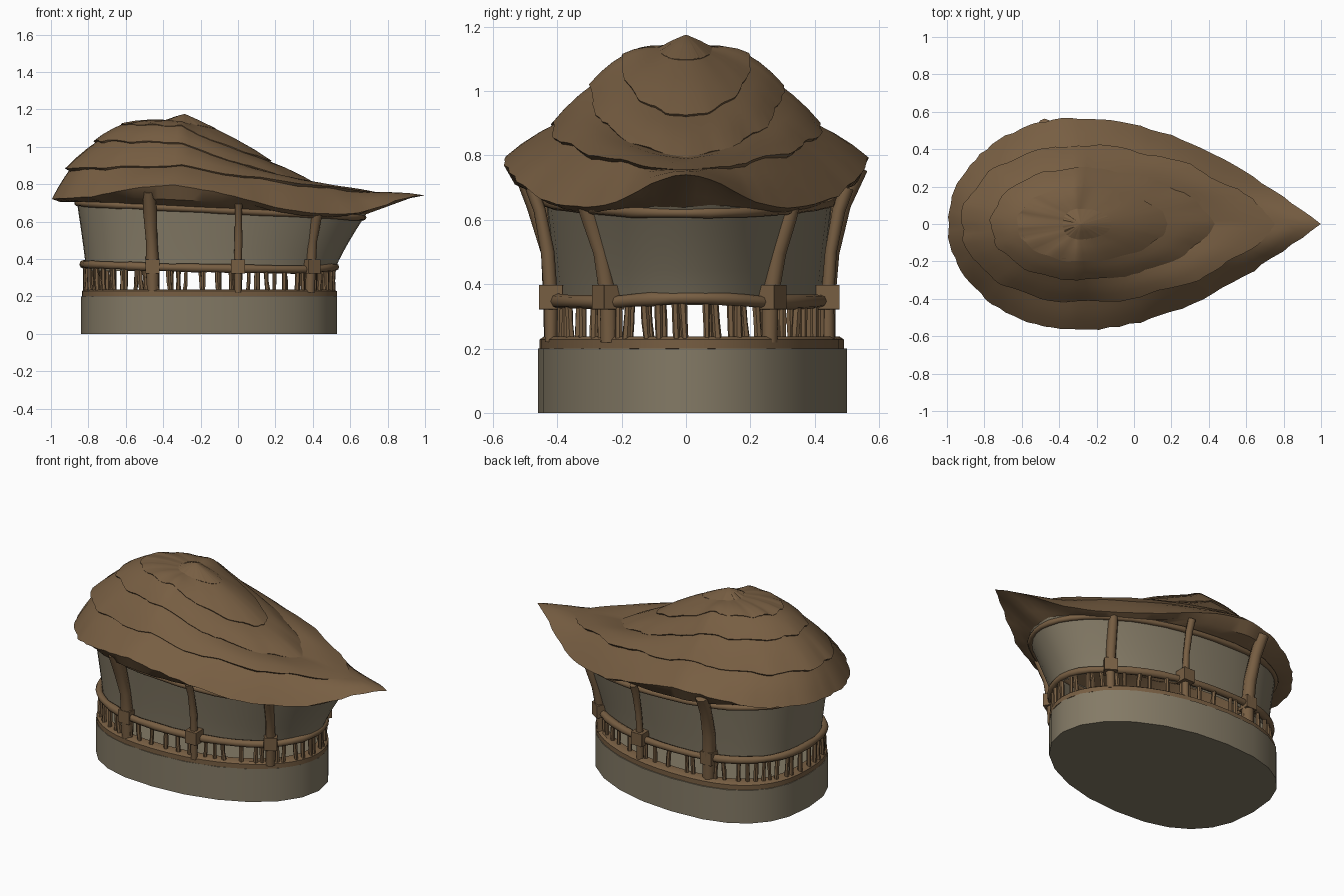
import bpy, bmesh, math, random
from mathutils import Vector

if "Cube" in bpy.data.objects:
    bpy.data.objects.remove(bpy.data.objects["Cube"])

random.seed(4)
CY = 0.010          # body sits slightly behind the roof axis
PI = math.pi


def material(name, rgb):
    m = bpy.data.materials.new(name)
    m.diffuse_color = (*rgb, 1)
    m.use_nodes = True
    m.node_tree.nodes["Principled BSDF"].inputs["Base Color"].default_value = m.diffuse_color
    return m


BROWN = material("thatch and timber brown", (0.185, 0.112, 0.055))
TAUPE = material("plaster taupe", (0.23, 0.195, 0.132))


def finish(obj, mat, angle=35):
    obj.data.materials.clear()
    obj.data.materials.append(mat)
    bpy.ops.object.select_all(action='DESELECT')
    obj.select_set(True)
    bpy.context.view_layer.objects.active = obj
    bpy.ops.object.shade_smooth_by_angle(angle=math.radians(angle))


def loft(name, rings, mat, caps=(False, False), angle=35):
    """Skin a stack of closed rings with the same number of points."""
    bm = bmesh.new()
    rows = [[bm.verts.new(p) for p in r] for r in rings]
    n = len(rows[0])
    for a, b in zip(rows, rows[1:]):
        for i in range(n):
            j = (i + 1) % n
            bm.faces.new((a[i], a[j], b[j], b[i]))
    if caps[0]:
        bm.faces.new(rows[0][::-1])
    if caps[1]:
        bm.faces.new(rows[-1])
    me = bpy.data.meshes.new(name)
    bm.to_mesh(me)
    bm.free()
    obj = bpy.data.objects.new(name, me)
    bpy.context.collection.objects.link(obj)
    finish(obj, mat, angle)
    return obj


def tube(name, paths, radius, mat, closed=False, rough=0.12, res=2):
    """Round timber along one or more paths."""
    cu = bpy.data.curves.new(name, 'CURVE')
    cu.dimensions = '3D'
    cu.bevel_depth = radius
    cu.bevel_resolution = res
    cu.use_fill_caps = True
    for pts in paths:
        sp = cu.splines.new('POLY')
        sp.points.add(len(pts) - 1)
        sp.use_cyclic_u = closed
        for q, p in zip(sp.points, pts):
            q.co = (*p, 1)
            q.radius = 1 + random.uniform(-rough, rough)
    obj = bpy.data.objects.new(name, cu)
    bpy.context.collection.objects.link(obj)
    bpy.ops.object.select_all(action='DESELECT')
    obj.select_set(True)
    bpy.context.view_layer.objects.active = obj
    bpy.ops.object.convert(target='MESH')
    finish(bpy.context.object, mat, 50)


def egg_point(t, xl, xr, b, cy=CY, p=2.5):
    """Egg outline: full on the left (-x), tapering towards the right."""
    xm = xl + .43 * (xr - xl)
    c, s = math.cos(t), math.sin(t)
    e, a = (2.0, xr - xm) if c > 0 else (p, xm - xl)
    return (xm + a * math.copysign(abs(c) ** (2 / e), c),
            cy + b * math.copysign(abs(s) ** (2 / e), s))


def egg(xl, xr, b, z, n, cy=CY):
    """z may be a number or a function of x."""
    out = []
    for i in range(n):
        x, y = egg_point(2 * PI * i / n, xl, xr, b, cy)
        out.append((x, y, z(x) if callable(z) else z))
    return out


def lerp_table(tab, x):
    for (x0, z0), (x1, z1) in zip(tab, tab[1:]):
        if x <= x1:
            return z0 + (z1 - z0) * max(0, (x - x0) / (x1 - x0))
    return tab[-1][1]


def top_z(x):
    return 0.655 - 0.05 * x


def mid_z(x):
    return lerp_table([(-0.84, .372), (-0.4, .355), (0.0, .348), (0.4, .343), (0.53, .358)], x)


# base and floor trim
loft("base", [egg(-.84, .53, .48, z, 24, .02) for z in (0, .2)], TAUPE, (True, True))
loft("floor_trim", [egg(-.835 + d, .528 - d, .473 - d, z, 48, .018) for d, z in
     ((.02, .195), (0, .2), (0, .228), (.015, .238), (.06, .238), (.06, .195))], BROWN)

# flared wall above the railing
wall = []
for k in range(7):
    f = k / 6
    g = f ** 1.15
    wall.append(egg(-.812 - .053 * g, .515 + .178 * g, .41 + .04 * g,
                    lambda x: .335 + f * (top_z(x) + .03 - .335), 48))
loft("wall", wall, TAUPE)

# railings
tube("middle_rail", [egg(-.825, .522, .438, mid_z, 48)], .021, BROWN, True, .15)
tube("top_rail", [egg(-.86, .672, .45, top_z, 48)], .017, BROWN, True, .15)

# balusters, slightly irregular
sticks = []
for i in range(58):
    t = 2 * PI * (i + random.uniform(-.3, .3)) / 58
    d = random.uniform(-.012, .012)
    x, y = egg_point(t, -.818, .512, .437)
    x2, y2 = x - d * math.sin(t), y + d * math.cos(t)
    sticks.append([(x, y, .225), ((x + x2) / 2 + d * .3, (y + y2) / 2, .285), (x2, y2, mid_z(x))])
tube("balusters", sticks, .012, BROWN, False, .2, 1)

# curved posts, mirrored on both sides, with joint blocks
posts = [
    ("rear", .034, [(-.455, .42, .22), (-.457, .418, .36), (-.462, .43, .5), (-.47, .47, .65), (-.478, .52, .765)]),
    ("middle", .02, [(0, .43, .22), (0, .43, .36), (.002, .44, .5), (.003, .465, .63), (.003, .49, .70)]),
    ("front", .027, [(.385, .25, .22), (.39, .252, .36), (.4, .275, .5), (.418, .31, .61), (.425, .32, .645)]),
]
for side, label in ((-1, "left"), (1, "right")):
    for nm, r, pts in posts:
        path = [(x, side * y + CY, z) for x, y, z in pts]
        tube(f"{nm}_post_{label}", [path], r, BROWN, False, .1)
        x, y, z = path[1]
        bpy.ops.mesh.primitive_cube_add(size=1, location=(x, y, z))
        o = bpy.context.object
        o.name = f"{nm}_joint_{label}"
        o.scale = (.074, .074, .076)
        o.rotation_euler = (0, 0, side * (-.55 if nm == "front" else 0))
        bv = o.modifiers.new("bevel", 'BEVEL')
        bv.width = .01
        bv.segments = 2
        finish(o, BROWN)

# thatched roof: teardrop layers (left x, right x, half width, z left/side/right, roundness)
XP, N = -.3, 96
LAYERS = [
    (-.995, 1.0, .567, .72, .795, .738, .06),
    (-.925, .77, .42, .885, .90, .752, .45),
    (-.765, .43, .30, 1.035, 1.022, .795, .7),
    (-.625, .18, .20, 1.122, 1.112, .925, .9),
    (-.385, -.12, .085, 1.142, 1.134, 1.098, 1.0),
]
EAVE = [(-1, .722), (-.8, .73), (-.55, .78), (-.35, .795), (-.15, .765), (.04, .72), (.2, .675),
        (.4, .645), (.55, .637), (.7, .656), (.85, .712), (.93, .735), (1, .74)]


def layer_ring(idx, scale=1.0, dz=0.0, jit=None):
    xl, xr, b, zl, zs, zr, k = LAYERS[idx]
    out = []
    for i in range(N):
        t = 2 * PI * i / N
        a = abs(t if t <= PI else t - 2 * PI)
        if a <= PI / 2:
            u = (1 - 2 * a / PI) * (1 - k) + math.cos(a) * k
            x, z = XP + (xr - XP) * u, zs + (zr - zs) * u ** .85
        else:
            u = -math.cos(a)
            x, z = XP + (xl - XP) * u, zs + (zl - zs) * u
        if idx == 0:
            z = lerp_table(EAVE, x)
        j = jit[i] if jit else 0
        s = scale * (1 + j)
        out.append(Vector((XP + (x - XP) * s, b * math.sin(t) * s, z + dz - j * .25)))
    return out


def mix(r0, r1, f, lift=0.0):
    return [a.lerp(b, f) + Vector((0, 0, lift)) for a, b in zip(r0, r1)]


for i in range(len(LAYERS)):
    # ragged thatch edge, quiet near the tip
    ph = random.uniform(0, 6)
    jit = [(random.uniform(-.01, .008) + (.016 * math.sin(n * .8 + ph) if i in (1, 2, 3) else 0))
           * min(1, .2 + min(n, N - n) / 8) for n in range(N)]
    edge = layer_ring(i, 1, 0, jit)
    if i < len(LAYERS) - 1:
        inner = layer_ring(i + 1, .95, .002)
        rings = [edge, mix(edge, inner, .3, .008), mix(edge, inner, .65, .008), inner]
    else:
        peak = [Vector((-.285, 0, 1.176))] * N
        rings = [edge, mix(edge, peak, .5, .002), mix(edge, peak, .97)]
    if i == 0:
        # thick eave curling under, then running in to the wall head
        head = [Vector(p) for p in egg(-.85, .66, .44, lambda x: top_z(x) + .008, N, 0.0)]
        lip = layer_ring(0, .94, -.015, jit)
        for p in lip:
            if p.x < .3:
                p.z = min(p.z, top_z(p.x) + .045)
        rings = [head, mix(head, lip, .5), lip] + rings
    else:
        rings = [layer_ring(i, .965, -.014, jit)] + rings
    loft(f"thatch_layer_{i + 1}", rings, BROWN, (False, i == len(LAYERS) - 1), 40)
